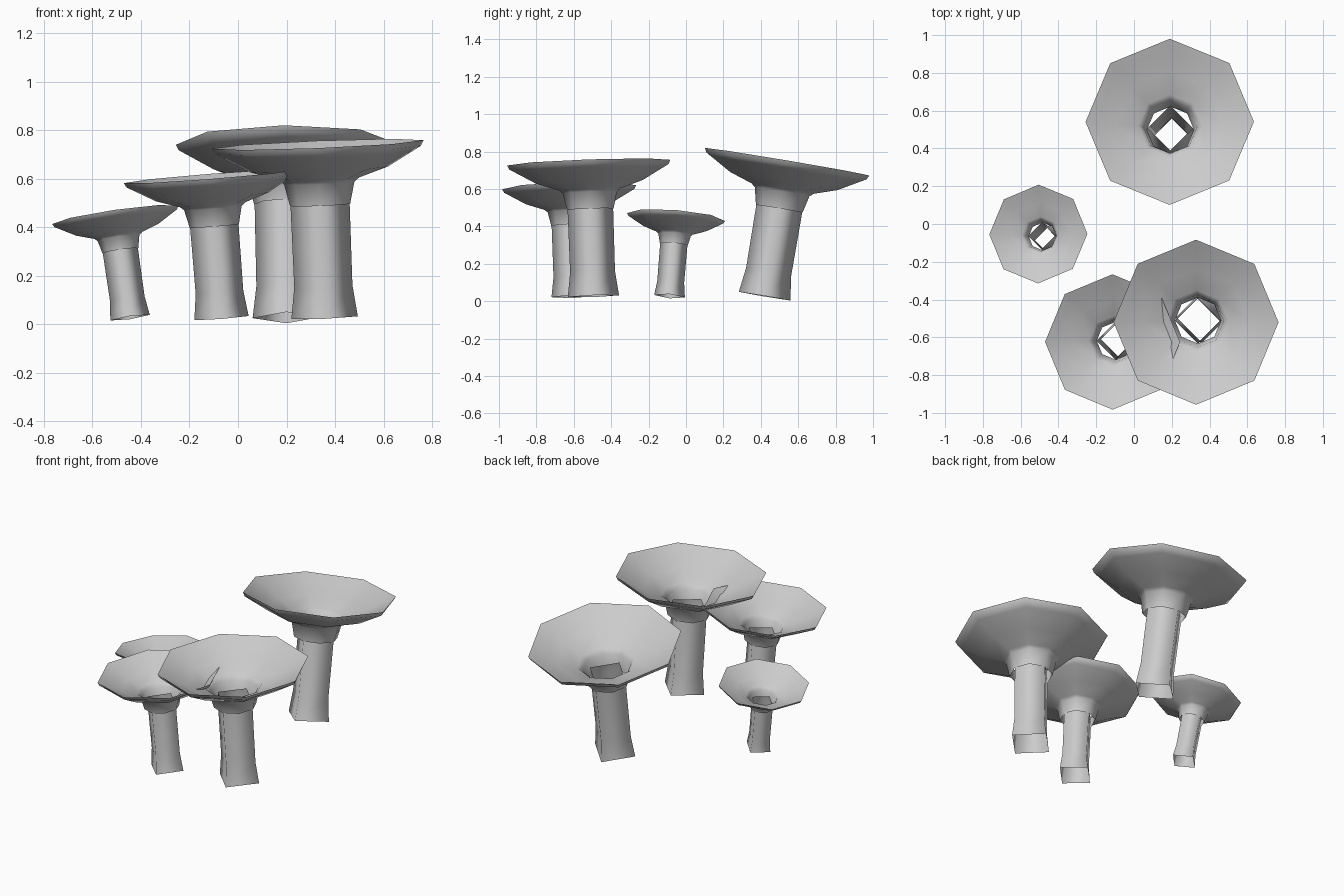
import bpy, bmesh, math
from mathutils import Vector, Matrix

if "Cube" in bpy.data.objects:
    bpy.data.objects.remove(bpy.data.objects["Cube"])

grey = bpy.data.materials.new("pale_grey")
grey.diffuse_color = (0.6, 0.6, 0.6, 1)
grey.use_nodes = True
grey.node_tree.nodes["Principled BSDF"].inputs["Base Color"].default_value = grey.diffuse_color

# (radius, height) profiles of a full-size mushroom
STEM = [(0.137, 0), (0.120, 0.13), (0.122, 0.47), (0.118, 0.52)]
CAP = [(0.124, 0.465), (0.145, 0.555), (0.165, 0.572), (0.285, 0.612), (0.395, 0.675),
       (0.425, 0.692), (0.437, 0.715), (0.390, 0.690), (0.280, 0.628), (0.165, 0.586),
       (0.140, 0.560), (0.122, 0.465)]


def lathe(name, profile, sides, matrix, smooth_angle):
    """Spin a profile into an open surface with the given number of sides."""
    bm = bmesh.new()
    rings = []
    for r, z in profile:
        rings.append([bm.verts.new((r * math.cos(2 * math.pi * i / sides),
                                    r * math.sin(2 * math.pi * i / sides), z))
                      for i in range(sides)])
    for a, b in zip(rings, rings[1:]):
        for i in range(sides):
            j = (i + 1) % sides
            bm.faces.new((a[i], a[j], b[j], b[i]))
    mesh = bpy.data.meshes.new(name)
    bm.to_mesh(mesh)
    bm.free()
    mesh.materials.append(grey)
    obj = bpy.data.objects.new(name, mesh)
    bpy.context.collection.objects.link(obj)
    obj.matrix_world = matrix
    bpy.ops.object.select_all(action='DESELECT')
    obj.select_set(True)
    bpy.context.view_layer.objects.active = obj
    bpy.ops.object.shade_smooth_by_angle(angle=math.radians(smooth_angle))
    return obj


# label, base centre, lean direction, scale
MUSHROOMS = [
    ("right", (0.357, -0.495, 0.027), (-0.040, -0.035, 1), 1.0),
    ("back", (0.200, 0.420, 0.027), (-0.015, 0.168, 1), 1.02),
    ("middle", (-0.068, -0.607, 0.025), (-0.078, -0.030, 1), 0.82),
    ("small", (-0.445, -0.088, 0.027), (-0.145, 0.082, 1), 0.60),
]
for label, base, lean, size in MUSHROOMS:
    tilt = Vector((0, 0, 1)).rotation_difference(Vector(lean)).to_matrix().to_4x4()
    place = Matrix.Translation(base) @ tilt @ Matrix.Scale(size, 4)
    lathe(label + "_stem", STEM, 4, place, 120)      # hollow four-sided stem
    lathe(label + "_cap", CAP, 8, place, 65)         # eight-sided funnel cap
